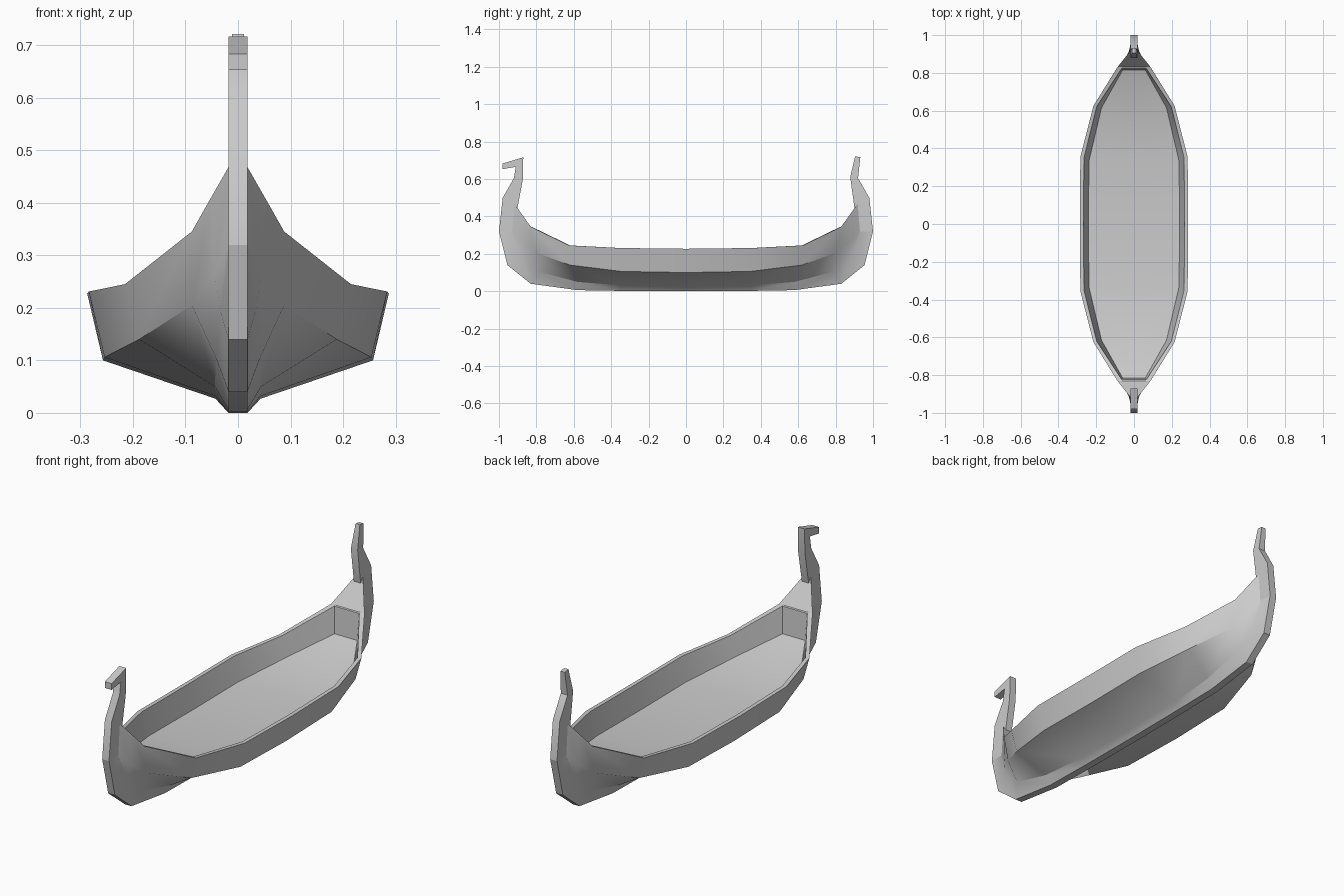
import bpy, bmesh, math

if "Cube" in bpy.data.objects:
    bpy.data.objects.remove(bpy.data.objects["Cube"])


def finish(bm, name, angle=30):
    mesh = bpy.data.meshes.new(name)
    bm.to_mesh(mesh)
    bm.free()
    ob = bpy.data.objects.new(name, mesh)
    bpy.context.collection.objects.link(ob)
    bpy.ops.object.select_all(action='DESELECT')
    ob.select_set(True)
    bpy.context.view_layer.objects.active = ob
    bpy.ops.object.shade_smooth_by_angle(angle=math.radians(angle))
    return ob


def strip(bm, a, b):
    """Quads between two neighbouring lengthwise lines."""
    for i in range(min(len(a), len(b)) - 1):
        bm.faces.new((a[i], a[i + 1], b[i + 1], b[i]))


# Lengthwise lines of one quarter of the hull (x, y, z), midship to end
keel = [(.018, 0, 0), (.018, .35, .002), (.018, .58, .006),
        (.018, .83, .04), (.018, .955, .14), (.018, 1, .32)]
garboard = [(.043, 0, .027), (.043, .35, .032), (.044, .58, .05),
            (.042, .79, .105), (.034, .885, .195), (.018, .93, .32)]
chine = [(.257, 0, .1), (.254, .345, .106), (.188, .62, .14),
         (.088, .8, .205), (.045, .88, .268), (.018, .93, .322)]
gunwale = [(.287, 0, .227), (.284, .355, .231), (.215, .625, .245),
           (.088, .83, .345), (.05, .878, .412), (.018, .918, .468)]
rim = [(.268, 0, .227), (.265, .35, .231), (.198, .62, .245), (.066, .822, .343)]
floor = [(.242, 0, .112), (.238, .335, .118), (.172, .615, .15), (.06, .815, .215)]

bm = bmesh.new()
new_line = lambda pts: [bm.verts.new(p) for p in pts]
centre = lambda pts: new_line([(0, p[1], p[2]) for p in pts])
lines = [centre(keel)] + [new_line(p) for p in (keel, garboard, chine, gunwale, rim, floor)]
lines.append(centre(floor))
for a, b in zip(lines, lines[1:]):
    strip(bm, a, b)

# End bulkhead, its rim, and the small end deck
gun, rm, fl, flc = lines[4:8]
rmc = bm.verts.new((0, rim[3][1], rim[3][2]))
gunc = centre(gunwale[3:])
bm.faces.new((flc[3], fl[3], rm[3], rmc))
bm.faces.new((rmc, rm[3], gun[3], gunc[0]))
strip(bm, gun[3:], gunc)
hull = finish(bm, "hull")
mirror = hull.modifiers.new("mirror", 'MIRROR')
mirror.use_axis = (True, True, False)


def post(name, profile, tip_scale=1):
    """Extruded stem post from a (y, z) outline, narrowing above z = 0.6."""
    bm = bmesh.new()
    face = bm.faces.new([bm.verts.new((-.018, y, z)) for y, z in profile])
    ext = bmesh.ops.extrude_face_region(bm, geom=[face])
    moved = [v for v in ext['geom'] if isinstance(v, bmesh.types.BMVert)]
    bmesh.ops.translate(bm, verts=moved, vec=(.036, 0, 0))
    for v in bm.verts:
        if v.co.z > .63:
            v.co.x *= tip_scale
    bmesh.ops.recalc_face_normals(bm, faces=bm.faces)
    bmesh.ops.triangulate(bm, faces=[f for f in bm.faces if len(f.verts) > 4])
    return finish(bm, name)


# Shared lower outline of the posts: inner side, then outer side
inner = [(.90, .45), (.93, .32)]
outer = [(1, .32), (.98, .5), (.92, .605)]

post("bow_post", [(-y, z) for y, z in
     [(.91, .665), (.98, .653), (.98, .683), (.87, .716), (.872, .6)] + inner + outer])
post("stern_post", [(.932, .717), (.904, .721), (.878, .61)] + inner + outer, .62)
